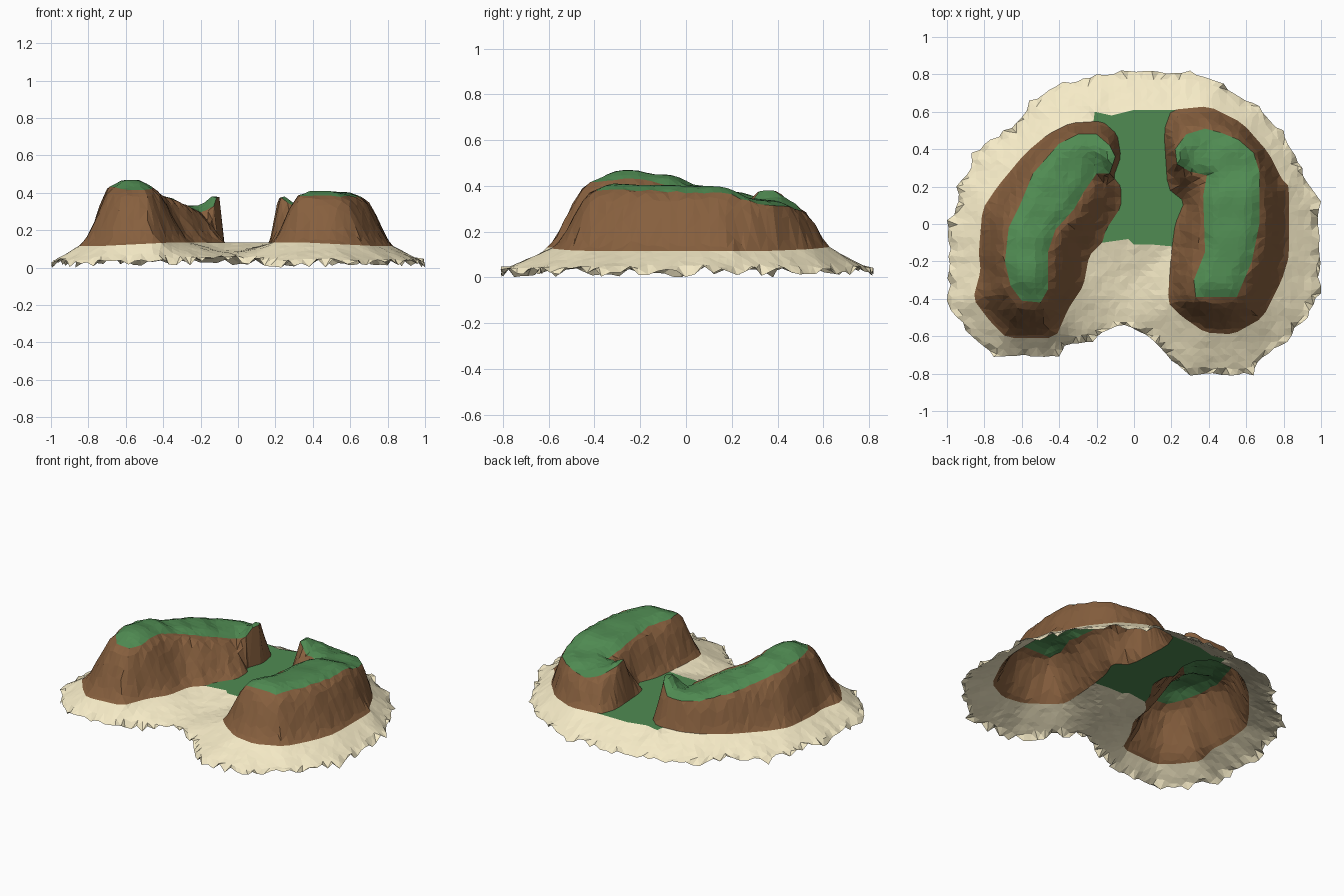
import bpy, random
from mathutils import Vector
from mathutils.geometry import delaunay_2d_cdt

if "Cube" in bpy.data.objects:
    bpy.data.objects.remove(bpy.data.objects["Cube"])

random.seed(4)

# Plan outlines, read as x, y pairs
SHORE = [(-.07, .82), (.3, .82), (.48, .75), (.67, .63), (.8, .5), (.9, .3), (1, .12), (1, -.37),
         (.93, -.5), (.82, -.63), (.66, -.74), (.64, -.81), (.3, -.81), (.2, -.73), (.06, -.59),
         (-.05, -.54), (-.17, -.58), (-.22, -.63), (-.37, -.65), (-.4, -.71), (-.75, -.71),
         (-.9, -.57), (-.98, -.46), (-1, -.41), (-1, .02), (-.96, .05), (-.95, .2), (-.87, .3),
         (-.87, .38), (-.7, .5), (-.6, .57), (-.56, .66), (-.38, .76), (-.2, .8)]
LEFT_BASE = [(-.34, .54), (-.17, .55), (-.09, .48), (-.07, .36), (-.11, .25), (-.07, .2), (-.07, .09),
             (-.15, -.03), (-.17, -.1), (-.24, -.17), (-.27, -.33), (-.35, -.45), (-.42, -.61),
             (-.68, -.61), (-.77, -.52), (-.86, -.4), (-.82, -.25), (-.83, -.15), (-.81, .08),
             (-.73, .2), (-.58, .38), (-.46, .48)]
LEFT_RIM = [(-.3, .48), (-.2, .48), (-.13, .42), (-.1, .36), (-.13, .27), (-.2, .27), (-.27, .17),
            (-.32, .08), (-.42, -.03), (-.46, -.15), (-.46, -.35), (-.5, -.42), (-.6, -.41),
            (-.66, -.33), (-.69, -.2), (-.67, -.02), (-.61, .1), (-.54, .27), (-.4, .43)]
RIGHT_BASE = [(.2, .61), (.4, .63), (.58, .54), (.72, .38), (.79, .24), (.83, .2), (.83, -.17),
              (.79, -.3), (.69, -.5), (.53, -.59), (.38, -.58), (.25, -.49), (.18, -.42), (.2, -.15),
              (.22, 0), (.27, .12), (.18, .19), (.16, .5)]
RIGHT_RIM = [(.28, .48), (.38, .51), (.46, .49), (.56, .45), (.64, .38), (.67, .28), (.67, 0),
             (.63, -.2), (.55, -.39), (.33, -.39), (.32, -.3), (.38, -.15), (.37, .15), (.39, .26),
             (.3, .28), (.23, .32), (.22, .4)]
PLAIN = [(-.21, .6), (-.12, .58), (0, .61), (.22, .61), (.31, .3), (.31, -.13), (.1, -.11), (0, -.11),
         (-.03, -.08), (-.17, -.1), (-.16, .3), (-.22, .52)]
# Spot heights on the two plateaus
LEFT_SPOTS = [(-.57, -.25, .47), (-.55, -.42, .44), (-.56, -.1, .45), (-.5, .05, .4), (-.42, .18, .375),
              (-.32, .3, .335), (-.21, .32, .31), (-.11, .36, .41), (-.25, .45, .33)]
RIGHT_SPOTS = [(.45, -.35, .41), (.55, -.1, .405), (.5, .1, .39), (.6, .1, .4), (.55, .35, .335),
               (.4, .46, .31), (.32, .37, .335), (.23, .36, .405), (.37, .28, .345)]
FLAT = .135


def pairs(poly):
    return zip(poly, poly[1:] + poly[:1])


def rounded(poly):
    # One pass of corner cutting, keeping most of the corner
    out = []
    for a, b in pairs(poly):
        a, b = Vector(a), Vector(b)
        out += [tuple(a.lerp(b, .15)), tuple(a.lerp(b, .85))]
    return out


def inside(x, y, poly):
    hit = False
    for (ax, ay), (bx, by) in pairs(poly):
        if (ay > y) != (by > y) and x < ax + (y - ay) * (bx - ax) / (by - ay):
            hit = not hit
    return hit


def dist(x, y, poly):
    best = 9
    for (ax, ay), (bx, by) in pairs(poly):
        dx, dy = bx - ax, by - ay
        t = max(0, min(1, ((x - ax) * dx + (y - ay) * dy) / (dx * dx + dy * dy)))
        best = min(best, ((x - ax - t * dx) ** 2 + (y - ay - t * dy) ** 2) ** .5)
    return best


def subdivide(poly, step, rough):
    out = []
    for a, b in pairs(poly):
        a, b = Vector(a), Vector(b)
        n = max(1, round((b - a).length / step))
        for i in range(n):
            p = a.lerp(b, i / n)
            out.append(tuple(p * (1 - rough * random.random() * (i > 0))))
    return out


def plateau(x, y, rim, spots):
    w = [1 / ((x - a) ** 2 + (y - b) ** 2 + .001) ** 1.5 for a, b, _ in spots]
    z = sum(k * s[2] for k, s in zip(w, spots)) / sum(w)
    return z - .025 * max(0, 1 - dist(x, y, rim) / .06)


SHORE = subdivide(SHORE, .04, .02)
LEFT_BASE, RIGHT_BASE = rounded(LEFT_BASE), rounded(RIGHT_BASE)
HILLS = [(LEFT_BASE, LEFT_RIM, LEFT_SPOTS), (RIGHT_BASE, RIGHT_RIM, RIGHT_SPOTS)]


def ground(x):
    return FLAT - .02 * max(0, min(1, (abs(x) - .35) / .4))


def height(x, y):
    for base, rim, spots in HILLS:
        if inside(x, y, rim):
            return plateau(x, y, rim, spots)
        if inside(x, y, base):
            db, dr = dist(x, y, base), dist(x, y, rim)
            s = db / max(db + dr, 1e-6)
            s = .4 * s + .6 * s * s * (3 - 2 * s)
            return ground(x) + (plateau(x, y, rim, spots) - ground(x)) * s + random.uniform(-.006, .006) * (s > .1)
    if inside(x, y, PLAIN):
        return ground(x)
    # Beach slopes from the hills and plain down to a ragged waterline
    inner = min(dist(x, y, p) for p in (LEFT_BASE, RIGHT_BASE, PLAIN))
    outer = dist(x, y, SHORE)
    cove = .025 * max(0, 1 - ((x + .05) ** 2 + (y + .55) ** 2) ** .5 / .25)
    if outer < 1e-4:
        return random.uniform(0, .05) + cove
    low = .03 + cove
    return low + (ground(x) - low) * outer / (inner + outer) + random.uniform(-.002, .002) * (inner > .02)


def zone(x, y):
    if not inside(x, y, SHORE):
        return None
    for side, (base, rim, _) in zip(("left", "right"), HILLS):
        if inside(x, y, rim):
            return side + "_plateau_grass"
        if inside(x, y, base):
            return side + "_cliff"
    return "plain_grass" if inside(x, y, PLAIN) else "beach"


# Island plan: constrained triangulation of all outlines plus loose interior points
outlines = [SHORE] + [subdivide(p, .04, 0) for p in (LEFT_BASE, LEFT_RIM, RIGHT_BASE, RIGHT_RIM, PLAIN)]
pts, edges = [], []
for line in outlines:
    k, n = len(pts), len(line)
    pts += [Vector(p) for p in line]
    edges += [(k + i, k + (i + 1) % n) for i in range(n)]
STEP = .035
for i in range(-28, 29):
    for j in range(-23, 24):
        x, y = (i + random.uniform(-.2, .2)) * STEP, (j + random.uniform(-.2, .2)) * STEP
        if inside(x, y, SHORE) and min(dist(x, y, p) for p in outlines) > .012:
            pts.append(Vector((x, y)))
plan, _, tris = delaunay_2d_cdt(pts, edges, [], 0, 1e-5)[:3]
coords = [(p.x, p.y, max(0, height(p.x, p.y))) for p in plan]

# Sort the triangles into parts
parts = {}
for t in tris:
    name = zone(sum(plan[i].x for i in t) / 3, sum(plan[i].y for i in t) / 3)
    if name:
        parts.setdefault(name, []).append(t)

mats = {}
for name, col in (("grass", (.08, .26, .085, 1)), ("cliff", (.24, .115, .048, 1)), ("beach", (.92, .83, .57, 1))):
    mats[name] = bpy.data.materials.new(name)
    mats[name].diffuse_color = col

# One flat-shaded surface per part, meeting along shared outlines
for name, faces in parts.items():
    used = sorted({i for t in faces for i in t})
    new = {old: i for i, old in enumerate(used)}
    me = bpy.data.meshes.new(name)
    me.from_pydata([coords[i] for i in used], [], [[new[i] for i in t] for t in faces])
    me.materials.append(mats[name.split("_")[-1]])
    me.update()
    bpy.context.collection.objects.link(bpy.data.objects.new(name, me))

for m in bpy.data.materials:
    if m.users and not m.is_grease_pencil:
        m.use_nodes = True
        m.node_tree.nodes["Principled BSDF"].inputs["Base Color"].default_value = m.diffuse_color
